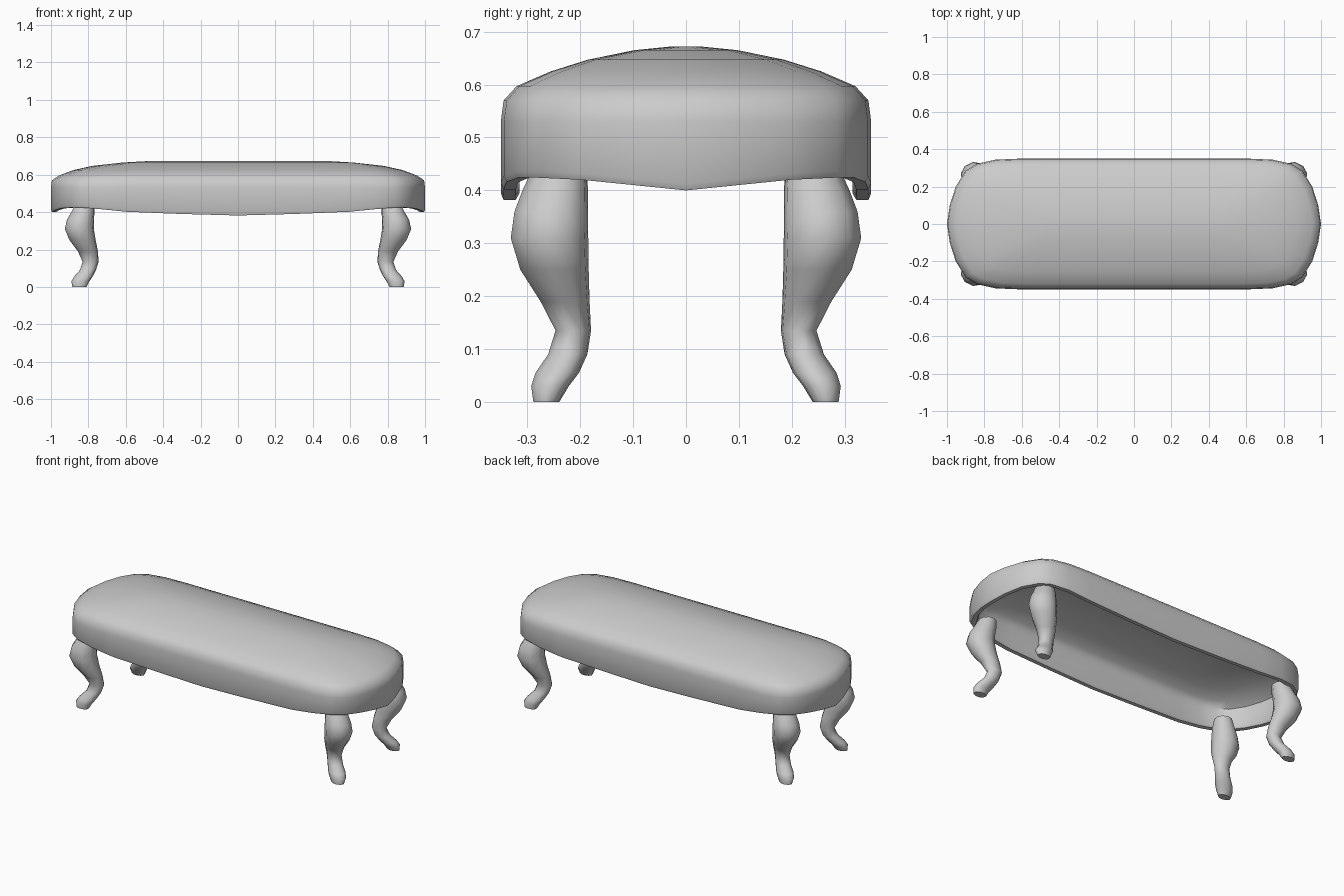
import bpy, bmesh, math

if "Cube" in bpy.data.objects:
    bpy.data.objects.remove(bpy.data.objects["Cube"])

grey = bpy.data.materials.new("light grey")
grey.use_nodes = True
grey.diffuse_color = (0.6, 0.6, 0.6, 1)
grey.node_tree.nodes["Principled BSDF"].inputs["Base Color"].default_value = (0.6, 0.6, 0.6, 1)


def loft(name, rings, angle, close_start=True):
    """Skin a list of equal-length rings and cap the ends."""
    bm = bmesh.new()
    loops = [[bm.verts.new(p) for p in ring] for ring in rings]
    for a, b in zip(loops, loops[1:]):
        for i in range(len(a)):
            j = (i + 1) % len(a)
            bm.faces.new((a[i], a[j], b[j], b[i]))
    if close_start:
        bm.faces.new(loops[0])
    bm.faces.new(loops[-1])
    bmesh.ops.recalc_face_normals(bm, faces=bm.faces)
    mesh = bpy.data.meshes.new(name)
    bm.to_mesh(mesh)
    bm.free()
    obj = bpy.data.objects.new(name, mesh)
    bpy.context.collection.objects.link(obj)
    mesh.materials.append(grey)
    bpy.ops.object.select_all(action='DESELECT')
    obj.select_set(True)
    bpy.context.view_layer.objects.active = obj
    bpy.ops.object.shade_smooth_by_angle(angle=math.radians(angle))
    return obj


# Quarter of the seat outline: x, y and height of the scalloped lower edge
quarter = [(1, 0, .40), (.985, .10, .41), (.953, .20, .42), (.90, .285, .424),
           (.84, .322, .424), (.74, .344, .416), (.60, .35, .402),
           (.30, .35, .39), (0, .35, .382)]
half = quarter + [(-x, y, z) for x, y, z in quarter[-2::-1]]
outline = half + [(x, -y, z) for x, y, z in half[-2:0:-1]]


def seat_ring(sx, sy, z=None, lift=0):
    return [(x * sx, y * sy, b + lift if z is None else z) for x, y, b in outline]


# Hollow seat: inner dome, inner wall, lower rim, outer wall, upholstered dome
dome = [(.995, .985, .57), (.955, .915, .597), (.88, .73, .625), (.78, .53, .647),
        (.62, .28, .665), (.5, .08, .672)]
inner = [seat_ring(sx - .02, sy * .94, z - .02) for sx, sy, z in reversed(dome)]
outer = [seat_ring(sx, sy, z) for sx, sy, z in dome]
wall = [seat_ring(.975, .93, .505), seat_ring(.965, .90, lift=.012),
        seat_ring(.972, .92), seat_ring(.994, .985), seat_ring(1, 1, lift=.012),
        seat_ring(1, 1, .53)]
loft("upholstered_seat", inner + wall + outer, 50)

# Cabriole leg: height, inner and outer x, inner and outer y
sections = [(0, .81, .885, .24, .288), (.03, .795, .89, .222, .292),
            (.055, .778, .876, .203, .284), (.09, .76, .845, .187, .26),
            (.135, .746, .83, .18, .246), (.19, .75, .855, .183, .274),
            (.25, .762, .90, .185, .312), (.31, .772, .925, .186, .33),
            (.36, .772, .913, .186, .323), (.40, .768, .89, .186, .308),
            (.45, .77, .865, .19, .285)]


def leg_ring(z, x0, x1, y0, y1, mx, my, sides=10):
    ring = []
    for i in range(sides):
        a = math.tau * i / sides + math.pi / 4
        ring.append((mx * ((x0 + x1) / 2 + (x1 - x0) * .515 * math.cos(a)),
                     my * ((y0 + y1) / 2 + (y1 - y0) * .515 * math.sin(a)), z))
    return ring


for end, mx in (("left", 1), ("right", -1)):
    for side, my in (("front", -1), ("back", 1)):
        loft(f"{side}_{end}_leg", [leg_ring(*s, mx, my) for s in sections], 55)
